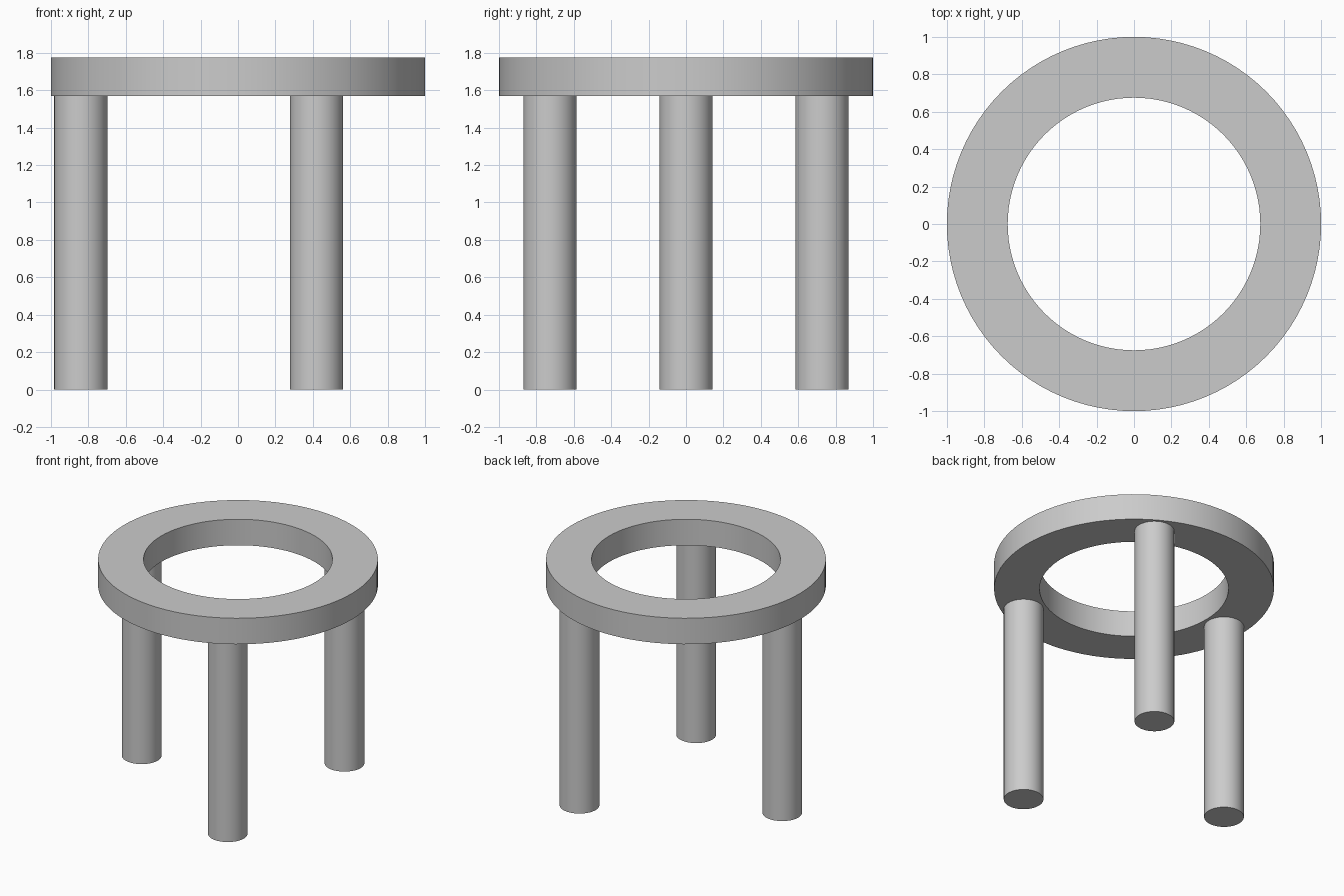
import bpy, bmesh, math

cube = bpy.data.objects.get("Cube")
if cube:
    bpy.data.objects.remove(cube, do_unlink=True)

RING_BOTTOM, RING_TOP = 1.57, 1.775
RING_INNER, RING_OUTER = 0.675, 1.0
LEG_RADIUS, LEG_CIRCLE = 0.142, 0.84

# Single plain grey
grey = bpy.data.materials.new("plain_grey")
grey.use_nodes = True
colour = (0.6, 0.6, 0.6, 1.0)
grey.diffuse_color = colour
grey.node_tree.nodes["Principled BSDF"].inputs["Base Color"].default_value = colour


def finish(name, bm, location):
    """Turn a bmesh into a smooth-sided object with crisp rims."""
    bmesh.ops.recalc_face_normals(bm, faces=bm.faces)
    mesh = bpy.data.meshes.new(name)
    bm.to_mesh(mesh)
    bm.free()
    mesh.materials.append(grey)
    obj = bpy.data.objects.new(name, mesh)
    obj.location = location
    bpy.context.collection.objects.link(obj)
    bpy.ops.object.select_all(action='DESELECT')
    obj.select_set(True)
    bpy.context.view_layer.objects.active = obj
    bpy.ops.object.shade_smooth_by_angle(angle=math.radians(30))
    return obj


# Ring top: a rectangular section swept around the z axis
bm = bmesh.new()
height = RING_TOP - RING_BOTTOM
section = [(RING_INNER, 0), (RING_OUTER, 0), (RING_OUTER, height), (RING_INNER, height)]
verts = [bm.verts.new((r, 0, z)) for r, z in section]
edges = [bm.edges.new((verts[i], verts[(i + 1) % 4])) for i in range(4)]
bmesh.ops.spin(bm, geom=verts + edges, cent=(0, 0, 0), axis=(0, 0, 1),
               angle=math.tau, steps=96, use_merge=True)
bmesh.ops.remove_doubles(bm, verts=bm.verts, dist=0.0001)
finish("ring_top", bm, (0, 0, RING_BOTTOM))

# Three round legs, evenly spaced under the ring
for name, degrees in (("right_leg", 180), ("front_left_leg", 300), ("back_left_leg", 60)):
    a = math.radians(degrees)
    bm = bmesh.new()
    bmesh.ops.create_cone(bm, cap_ends=True, segments=48, radius1=LEG_RADIUS,
                          radius2=LEG_RADIUS, depth=RING_BOTTOM)
    finish(name, bm, (LEG_CIRCLE * math.cos(a), LEG_CIRCLE * math.sin(a), RING_BOTTOM / 2))
